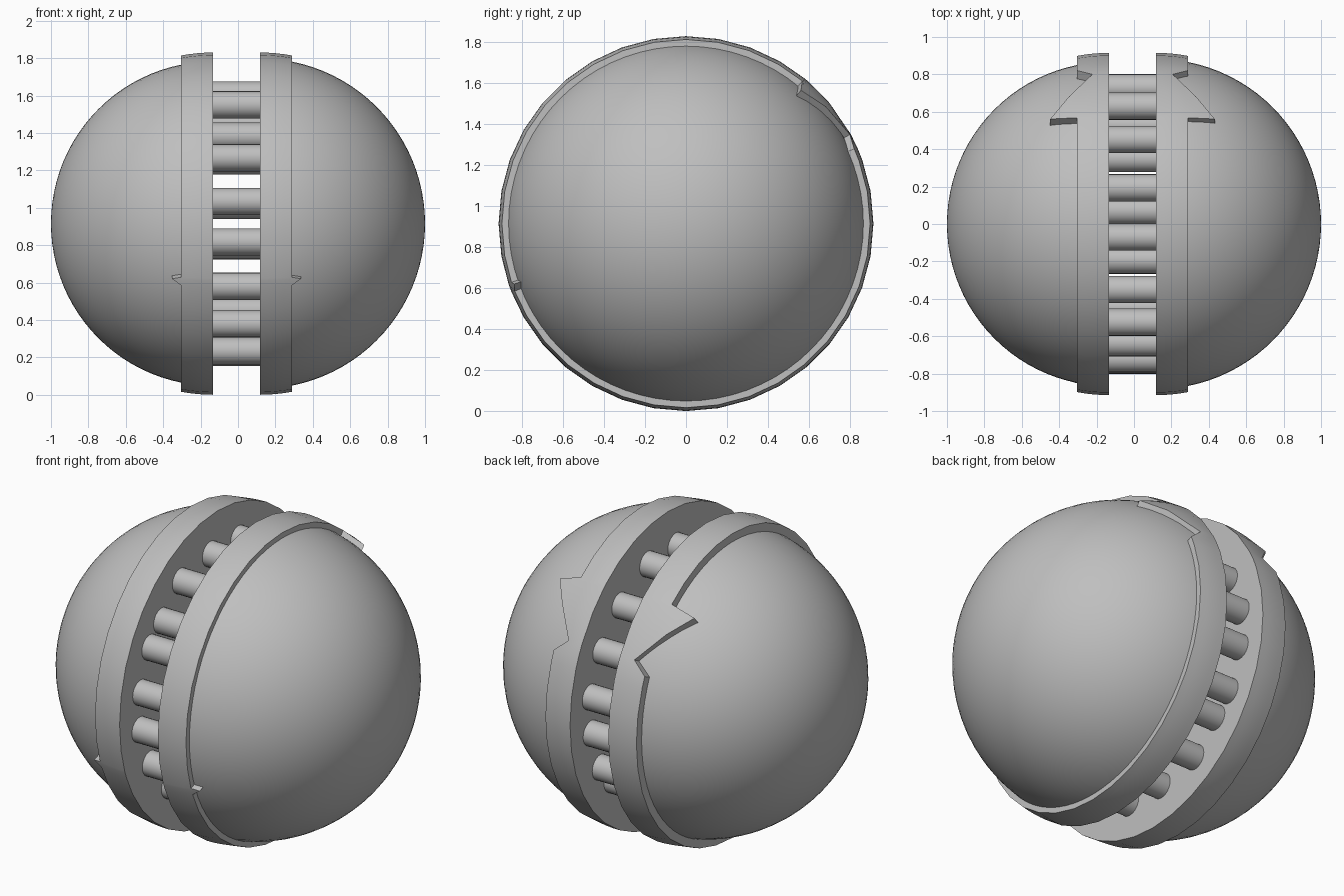
import bpy, bmesh
from math import sin, cos, pi, radians, sqrt

cube = bpy.data.objects.get("Cube")
if cube:
    bpy.data.objects.remove(cube, do_unlink=True)

grey = bpy.data.materials.new("plain_grey")
grey.use_nodes = True
GREY = (0.52, 0.52, 0.52, 1)
grey.diffuse_color = GREY
grey.node_tree.nodes["Principled BSDF"].inputs["Base Color"].default_value = GREY

CENTRE_Z = 0.915
RIM_R = 0.915


def finish(bm, name, angle=35):
    """Turn a bmesh into a shaded, coloured object."""
    bmesh.ops.remove_doubles(bm, verts=bm.verts, dist=1e-5)
    bmesh.ops.recalc_face_normals(bm, faces=bm.faces)
    mesh = bpy.data.meshes.new(name)
    bm.to_mesh(mesh)
    bm.free()
    mesh.materials.append(grey)
    obj = bpy.data.objects.new(name, mesh)
    bpy.context.collection.objects.link(obj)
    bpy.ops.object.select_all(action='DESELECT')
    obj.select_set(True)
    bpy.context.view_layer.objects.active = obj
    bpy.ops.object.shade_smooth_by_angle(angle=radians(angle))
    return obj


def lathe(name, angles, profile, closed):
    """Sweep profile(angle) -> [(x, radius)] about the x axis, 0 = top, 90 = back."""
    bm = bmesh.new()
    cols = []
    for a in angles:
        t = radians(a)
        cols.append([bm.verts.new((x, r * sin(t), CENTRE_Z + r * cos(t)))
                     for x, r in profile(a)])
    rows = len(cols[0])
    for i, col in enumerate(cols):
        nxt = cols[(i + 1) % len(cols)]
        for j in range(rows if closed else rows - 1):
            k = (j + 1) % rows
            bm.faces.new((col[j], col[k], nxt[k], nxt[j]))
    return finish(bm, name)


# Width of the rim by angle: plain band, small front barb, large back barb with notch
WIDTH = 0.172
edge = [(-180, WIDTH), (-111.5, WIDTH), (-109.4, 0.22), (-108.6, WIDTH),
        (40 + 2.7, WIDTH), (40, 0.315), (61.5, 0.09), (66, WIDTH), (180, WIDTH)]


def smooth_angles(count):
    return [-180 + 360 * i / count for i in range(count)]


def lerp_width(a, pts):
    for (a0, w0), (a1, w1) in zip(pts, pts[1:]):
        if a0 <= a <= a1:
            return w0 + (w1 - w0) * (a - a0) / (a1 - a0)
    return WIDTH


# The barb tip overhangs the band, so pull its root just ahead of the tip
edge[4] = (39.2, WIDTH)
edge[5] = (40.8, 0.315)
keys = [a for a, w in edge[1:-1]]
rim_angles = sorted(keys + [a for a in smooth_angles(36)
                            if min(abs(a - k) for k in keys) > 1.5])

for side, sign, base in (("left", 1, 0.117), ("right", -1, 0.133)):
    dome_r = 1 - base

    # Half dome with a flat inner face
    def dome_profile(a):
        arc = [(sign * (base + dome_r * sin(t)), dome_r * cos(t))
               for t in (pi / 2 * i / 24 for i in range(25))]
        return [(sign * base, 0)] + arc

    lathe(side + "_dome", smooth_angles(72), dome_profile, False)

    # Raised rim shell with a barbed outer edge
    def rim_profile(a):
        w = lerp_width(a, edge)
        steps = [w * i / 4 for i in range(5)]
        outer = [(sign * (base + d), sqrt(RIM_R ** 2 - d * d)) for d in steps]
        r_in = dome_r - 0.02
        inner = [(sign * (base + d), sqrt(r_in ** 2 - d * d)) for d in reversed(steps)]
        return outer + inner

    lathe(side + "_rim", rim_angles, rim_profile, True)

# Ring of pegs joining the halves; the second half is the first turned half round
pegs = [(0.193, 0.68), (-0.07, 0.688), (-0.35, 0.635), (-0.525, 0.468), (-0.635, 0.352),
        (-0.72, 0.118), (-0.728, -0.098), (-0.63, -0.335), (-0.452, -0.535)]
PEG_R = 0.073
for turn in (1, -1):
    for n, (y, z) in enumerate(pegs):
        bm = bmesh.new()
        bmesh.ops.create_cone(bm, cap_ends=True, segments=24, radius1=PEG_R,
                              radius2=PEG_R, depth=0.28)
        for v in bm.verts:
            x0, y0, z0 = v.co
            v.co = (z0 - 0.008, y0 + turn * y, x0 + CENTRE_Z + turn * z)
        finish(bm, f"{'upper' if turn > 0 else 'lower'}_peg_{n + 1}")
